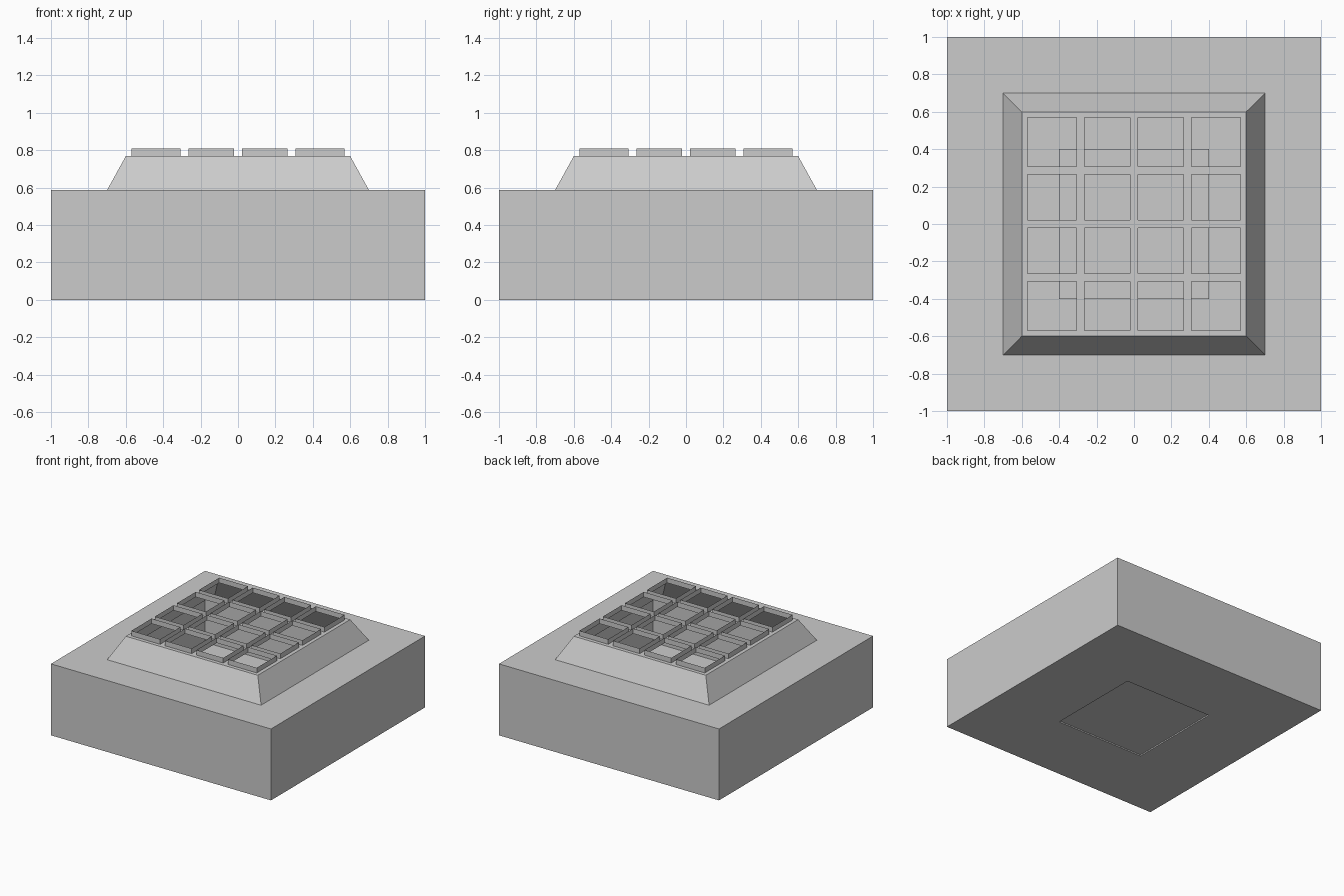
import bpy, bmesh

if "Cube" in bpy.data.objects:
    bpy.data.objects.remove(bpy.data.objects["Cube"])

Z_BASE, Z_TOP, Z_RIM = 0.587, 0.768, 0.81
HALF_CUTS = [0.022, 0.265, 0.308, 0.57, 0.6]
CUTS = [-c for c in reversed(HALF_CUTS)] + HALF_CUTS


def finish(name, bm):
    bmesh.ops.remove_doubles(bm, verts=bm.verts, dist=1e-5)
    mesh = bpy.data.meshes.new(name)
    bm.to_mesh(mesh)
    bm.free()
    obj = bpy.data.objects.new(name, mesh)
    bpy.context.collection.objects.link(obj)
    return obj


def square(bm, x0, x1, y0, y1, z):
    return [bm.verts.new((x, y, z)) for x, y in
            ((x0, y0), (x1, y0), (x1, y1), (x0, y1))]


def bridge(bm, low, high):
    for i in range(4):
        j = (i + 1) % 4
        bm.faces.new((low[i], low[j], high[j], high[i]))


def square_loft(name, profile, cap_bottom=False):
    """Skin a list of (half width, height) squares into an open shell."""
    bm = bmesh.new()
    rings = [square(bm, -h, h, -h, h, z) for h, z in profile]
    for low, high in zip(rings, rings[1:]):
        bridge(bm, low, high)
    if cap_bottom:
        bm.faces.new(rings[0][::-1])
    return finish(name, bm)


# Hollow base with a shallow square recess underneath
square_loft("base", [(0.4, 0.01), (0.4, 0), (1, 0), (1, Z_BASE), (0.7, Z_BASE)], True)

# Sloped plinth, open to the base interior
square_loft("sloped_plinth", [(0.7, Z_BASE), (0.6, Z_TOP)])

# Flat lattice with a 4 x 4 set of openings, and a thin rim around each one
lattice, rims = bmesh.new(), bmesh.new()
for i, (x0, x1) in enumerate(zip(CUTS, CUTS[1:])):
    for j, (y0, y1) in enumerate(zip(CUTS, CUTS[1:])):
        if i % 2 and j % 2:
            bridge(rims, square(rims, x0, x1, y0, y1, Z_TOP),
                   square(rims, x0, x1, y0, y1, Z_RIM))
        else:
            lattice.faces.new(square(lattice, x0, x1, y0, y1, Z_TOP))
finish("top_lattice", lattice)
finish("opening_rims", rims)
